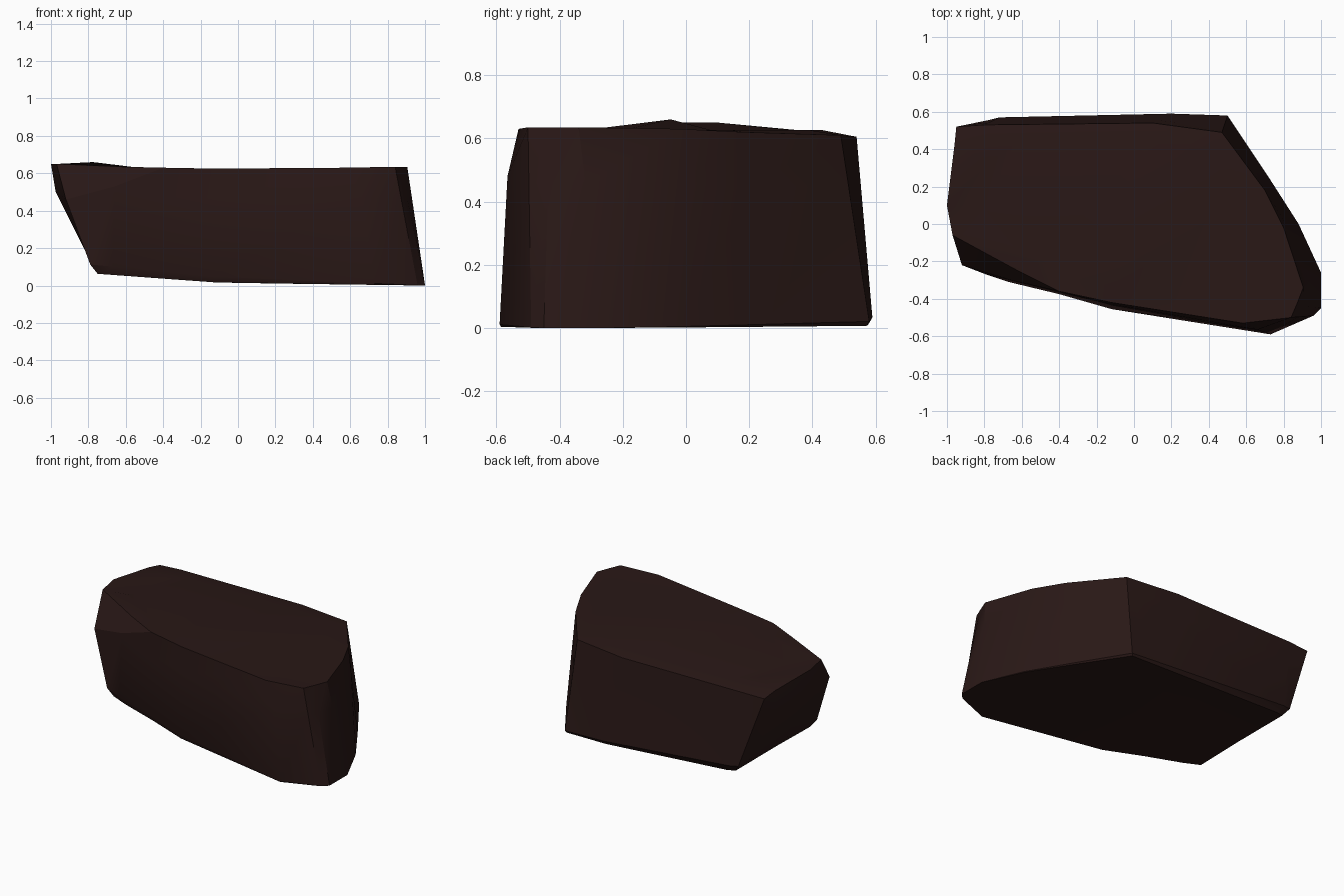
import bpy, bmesh

if "Cube" in bpy.data.objects:
    bpy.data.objects.remove(bpy.data.objects["Cube"])

# Rock slab columns, anticlockwise from back left: foot (x, y) and rim (x, y, z)
COLUMNS = [
    ((-.78, .555), (-.95, .52, .60)), ((-.72, .57), (-.80, .53, .605)),
    ((.20, .59), (.10, .54, .605)), ((.50, .58), (.47, .49, .61)),
    ((.72, .25), (.70, .18, .62)), ((.88, .0), (.80, -.02, .63)),
    ((1.0, -.26), (.905, -.34, .635)), ((1.0, -.45), (.87, -.43, .635)),
    ((.96, -.49), (.84, -.50, .635)), ((.73, -.59), (.58, -.53, .63)),
    ((-.12, -.455), (-.12, -.42, .625)), ((-.40, -.375), (-.40, -.36, .63)),
    ((-.67, -.31), (-.62, -.25, .635)), ((-.79, -.27), (-.97, -.06, .65)),
    ((-.78, .10), (-1.0, .10, .65)), ((-.78, .40), (-.96, .42, .62)),
]
# Mid-height points that break away from a straight wall: broken ledge, front right flute
LEDGE = {9: (.66, -.565, .48), 12: (-.66, -.30, .53), 13: (-.92, -.22, .46),
         14: (-.975, .10, .50), 15: (-.95, .41, .48)}


def underside(x):
    """Height of the slightly tilted base."""
    return .015 + .045 * (-.1 - x) / .65 if x < -.1 else .015 * (1 - x) / 1.1


bm = bmesh.new()
rings = [[] for _ in range(5)]
for i, ((x, y), rim) in enumerate(COLUMNS):
    worn = .05 * (1 - x) / 1.8          # base edge is more worn on the left
    foot = (x, y, underside(x) + worn)
    base = (x * (1 - worn), y * (1 - worn), underside(x))
    mid = LEDGE.get(i, tuple(a + (b - a) * .72 for a, b in zip(foot, rim)))
    crown = (rim[0] * .8, rim[1] * .8, .66 if i == 13 else .626)
    for ring, co in zip(rings, (base, foot, mid, rim, crown)):
        ring.append(bm.verts.new(co))

# Walls between neighbouring rings
n = len(COLUMNS)
for lo, hi in zip(rings, rings[1:]):
    for i in range(n):
        j = (i - 1) % n
        bm.faces.new((lo[i], lo[j], hi[j], hi[i]))

# Close the base and the top
bm.faces.new(rings[0])
bm.faces.new(rings[-1])
bmesh.ops.triangulate(bm, faces=bm.faces[:])
bmesh.ops.recalc_face_normals(bm, faces=bm.faces[:])

mesh = bpy.data.meshes.new("rock_slab")
bm.to_mesh(mesh)
bm.free()
rock = bpy.data.objects.new("rock_slab", mesh)
bpy.context.collection.objects.link(rock)

stone = bpy.data.materials.new("dark_stone")
stone.diffuse_color = (.022, .009, .008, 1)
stone.use_nodes = True
stone.node_tree.nodes["Principled BSDF"].inputs["Base Color"].default_value = stone.diffuse_color
mesh.materials.append(stone)

bpy.context.view_layer.objects.active = rock
rock.select_set(True)
bpy.ops.object.shade_smooth_by_angle(angle=.5)
